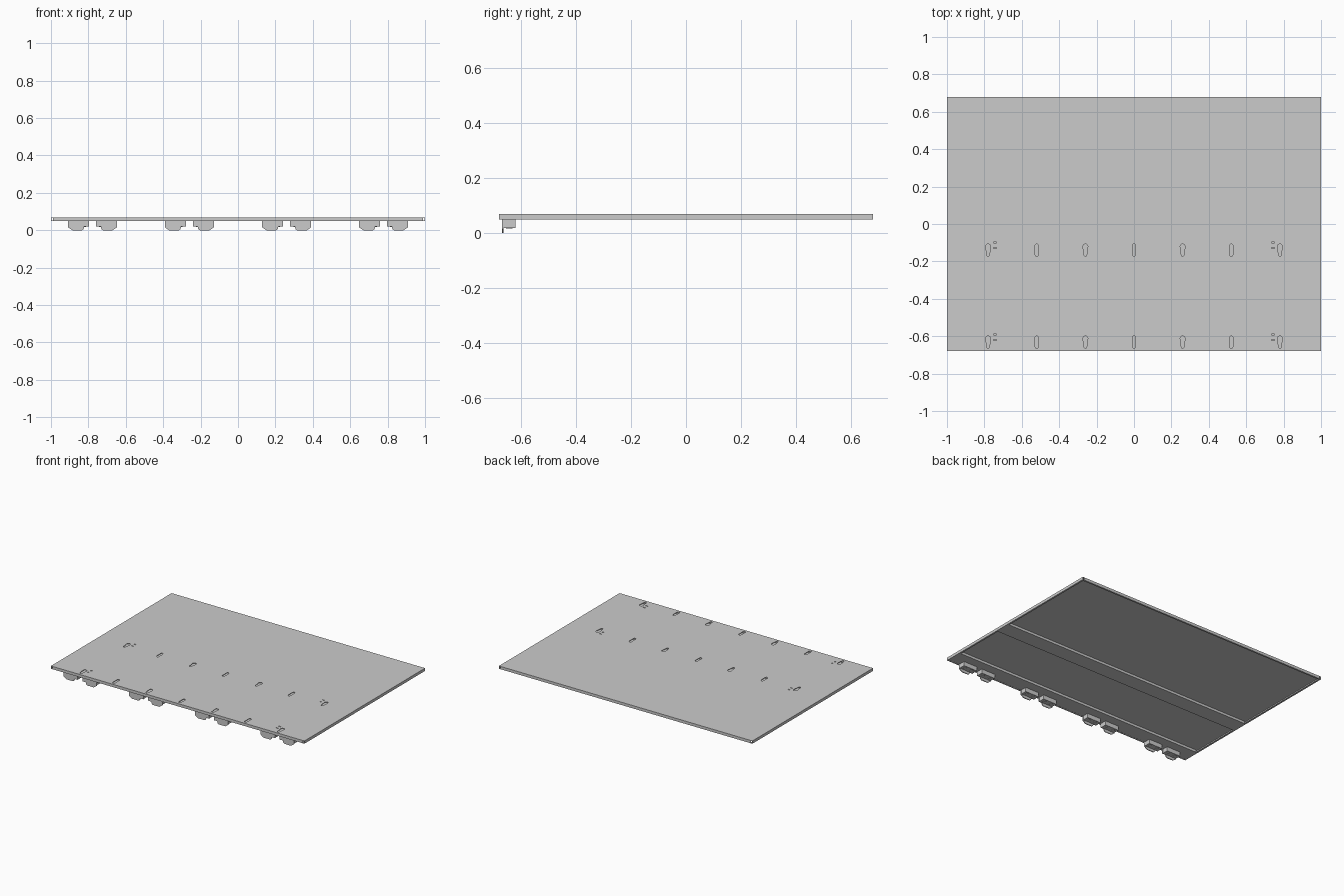
import bpy, bmesh, math

if "Cube" in bpy.data.objects:
    bpy.data.objects.remove(bpy.data.objects["Cube"])

Z0, Z1, T = 0.049, 0.069, 0.003      # panel underside, top, sheet thickness
W, D = 1.0, 0.68                     # half width, half depth


def finish(bm, name):
    bmesh.ops.recalc_face_normals(bm, faces=bm.faces)
    me = bpy.data.meshes.new(name)
    bm.to_mesh(me)
    bm.free()
    ob = bpy.data.objects.new(name, me)
    bpy.context.collection.objects.link(ob)
    return ob


def prism(bm, pts, vec):
    """Closed outline of 3D points extruded along vec."""
    f = bm.faces.new([bm.verts.new(p) for p in pts])
    r = bmesh.ops.extrude_face_region(bm, geom=[f])
    vs = [v for v in r["geom"] if isinstance(v, bmesh.types.BMVert)]
    bmesh.ops.translate(bm, verts=vs, vec=vec)


def box(bm, x0, x1, y0, y1, z0, z1):
    prism(bm, [(x0, y0, z0), (x1, y0, z0), (x1, y1, z0), (x0, y1, z0)], (0, 0, z1 - z0))


def slot(bm, x, y_back, y_front, r_back, r_front, z0, h, n=8):
    """Slot along y with rounded ends; unequal radii make a tapered keyhole."""
    pts = []
    for cy, r, a0 in ((y_back - r_back, r_back, 0), (y_front + r_front, r_front, math.pi)):
        for i in range(n + 1):
            a = a0 + math.pi * i / n
            pts.append((x + r * math.cos(a), cy + r * math.sin(a), z0))
    prism(bm, pts, (0, 0, h))


# Top sheet with two rows of mounting slots
bm = bmesh.new()
box(bm, -W, W, -D, D, Z1 - T, Z1)
sheet = finish(bm, "top_sheet")

bm = bmesh.new()
for y in (-0.107, -0.599):
    for i in range(-3, 4):
        tapered = i in (-3, -1, 1, 3)
        slot(bm, i * 0.26, y, y - 0.065, 0.013 if tapered else 0.009,
             0.007 if tapered else 0.009, 0.05, 0.04)
    for x in (-0.743, 0.743):                       # paired locating slits
        for dy in (0.009, -0.021):
            box(bm, x - 0.008, x + 0.008, y + dy - 0.003, y + dy + 0.003, 0.05, 0.09)
cutter = finish(bm, "slot_cutter")
cutter.hide_render = True
mod = sheet.modifiers.new("slots", "BOOLEAN")
mod.operation, mod.solver, mod.object = "DIFFERENCE", "EXACT", cutter
bpy.context.view_layer.objects.active = sheet
bpy.ops.object.modifier_apply(modifier=mod.name)
bpy.data.objects.remove(cutter)

# Folded rim: outer walls with a narrow return lip
L = 0.012
bm = bmesh.new()
for s in (-1, 1):
    prof = [(W, Z1 - T), (W, Z0), (W - L, Z0), (W - L, Z0 + T), (W - T, Z0 + T), (W - T, Z1 - T)]
    prism(bm, [(s * x, -D, z) for x, z in prof], (0, 2 * D, 0))
    prism(bm, [(-W + L, s * (x - W + D), z) for x, z in prof], (2 * (W - L), 0, 0))
finish(bm, "folded_rim")

# U-shaped stiffening channels under the slot rows
for name, y0, y1 in (("front_channel", -0.667, -0.555), ("middle_channel", -0.185, -0.072)):
    bm = bmesh.new()
    prof = [(y0, Z1 - T), (y0, Z0), (y1, Z0), (y1, Z1 - T),
            (y1 - T, Z1 - T), (y1 - T, Z0 + T), (y0 + T, Z0 + T), (y0 + T, Z1 - T)]
    prism(bm, [(-W + L, y, z) for y, z in prof], (2 * (W - L), 0, 0))
    finish(bm, name)

# Mirrored pairs of hanging hooks along the front edge
hook = [(0.019, Z0), (0.019, 0.020), (0.044, 0.020), (0.048, 0.006), (0.056, 0.0),
        (0.108, 0.0), (0.117, 0.006), (0.131, 0.016), (0.131, Z0)]
for k, cx in enumerate((-0.778, -0.26, 0.26, 0.778)):
    bm = bmesh.new()
    for s in (-1, 1):
        prism(bm, [(cx + s * x, -0.669, z) for x, z in hook], (0, 0.006, 0))
        xa, xb = sorted((cx + s * 0.021, cx + s * 0.129))
        box(bm, xa, xb, -0.663, -0.620, 0.019, Z0)
        for x in (0.048, 0.102):                     # rivet heads underneath
            slot(bm, cx + s * x, -0.630, -0.654, 0.012, 0.012, 0.017, 0.002)
    finish(bm, f"hook_pair_{k + 1}")
